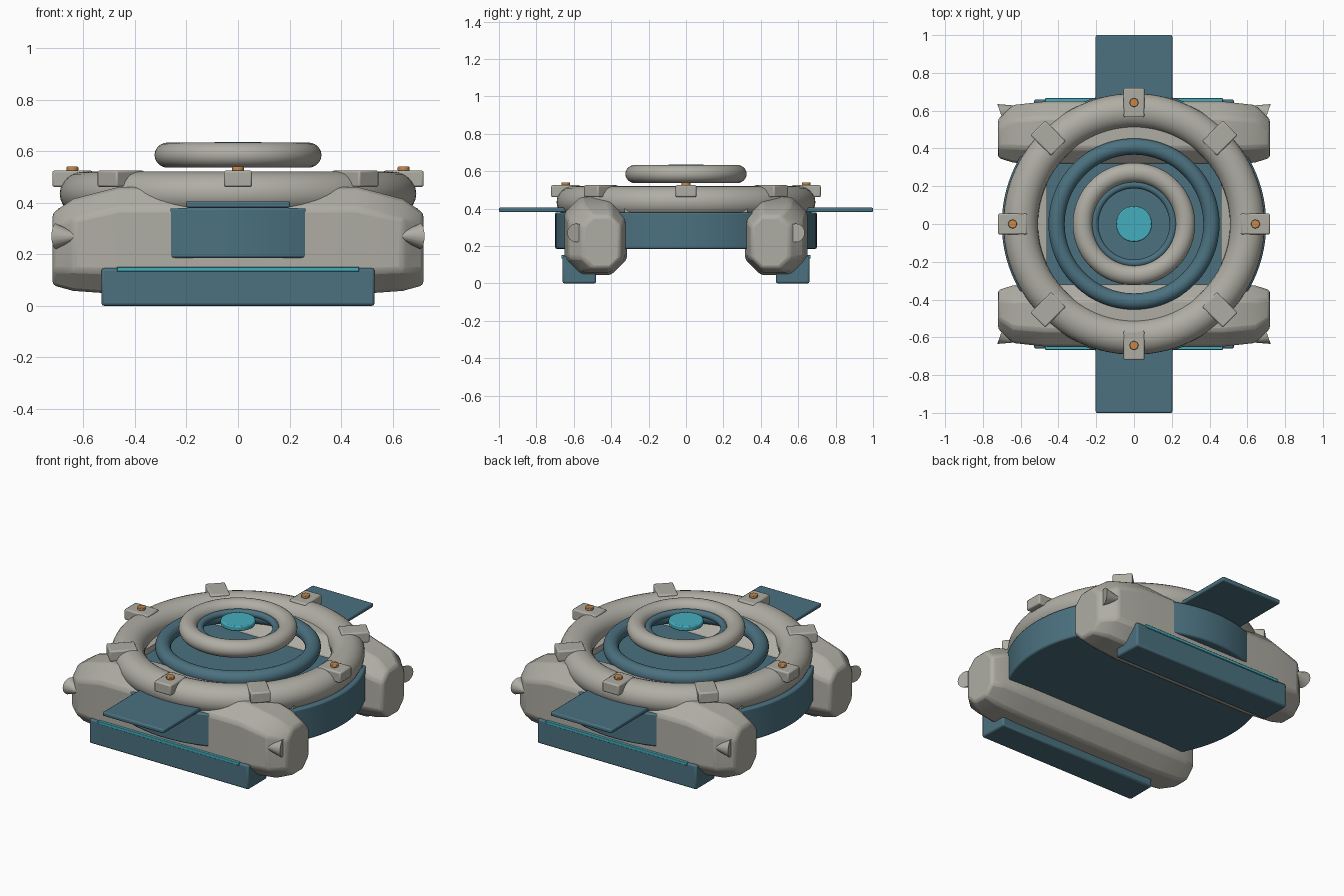
import bpy, bmesh, math
from mathutils import Vector

if "Cube" in bpy.data.objects:
    bpy.data.objects.remove(bpy.data.objects["Cube"])


def material(name, rgb):
    m = bpy.data.materials.new(name)
    m.diffuse_color = (*rgb, 1)
    m.use_nodes = True
    m.node_tree.nodes["Principled BSDF"].inputs["Base Color"].default_value = m.diffuse_color
    return m


GREY = material("warm_grey", (0.43, 0.42, 0.37))
TEAL = material("dark_teal", (0.07, 0.165, 0.215))
CYAN = material("bright_cyan", (0.06, 0.42, 0.51))
ORANGE = material("copper", (0.58, 0.25, 0.07))


def finish(ob, name, mat, bevel=0, segs=2):
    ob.name = name
    ob.data.materials.append(mat)
    if bevel:
        b = ob.modifiers.new("bevel", 'BEVEL')
        b.width, b.segments, b.limit_method = bevel, segs, 'ANGLE'
    bpy.ops.object.select_all(action='DESELECT')
    bpy.context.view_layer.objects.active = ob
    ob.select_set(True)
    bpy.ops.object.shade_smooth_by_angle(angle=math.radians(35))
    return ob


def box(name, mat, centre, size, bevel=0, turn=0):
    bpy.ops.mesh.primitive_cube_add(size=1, location=centre, rotation=(0, 0, turn))
    ob = bpy.context.object
    ob.scale = size
    bpy.ops.object.transform_apply(location=False, rotation=False, scale=True)
    return finish(ob, name, mat, bevel)


def disc(name, mat, centre, radius, height, bevel=0, verts=96):
    bpy.ops.mesh.primitive_cylinder_add(vertices=verts, radius=radius, depth=height, location=centre)
    return finish(bpy.context.object, name, mat, bevel)


def ring(name, mat, z, major, minor, flatten=1):
    bpy.ops.mesh.primitive_torus_add(major_radius=major, minor_radius=minor, location=(0, 0, z),
                                     major_segments=96, minor_segments=24)
    ob = bpy.context.object
    ob.scale.z = flatten
    bpy.ops.object.transform_apply(location=False, rotation=False, scale=True)
    return finish(ob, name, mat)


def octagon(x, y0, y1, z0, z1, c, side):
    pts = [(y0 + c, z0), (y1 - c, z0), (y1, z0 + c), (y1, z1 - c),
           (y1 - c, z1), (y0 + c, z1), (y0, z1 - c), (y0, z0 + c)]
    return [(x, side * y, z) for y, z in pts]


def pod(name, side):
    # octagonal hull that narrows towards both ends
    wide = (0.315, 0.65, 0.045, 0.462, 0.085)
    mid = (0.325, 0.63, 0.058, 0.415, 0.08)
    tip = (0.35, 0.555, 0.08, 0.36, 0.055)
    bm = bmesh.new()
    loops = []
    for x, s in ((-0.72, tip), (-0.64, mid), (-0.46, wide), (0.46, wide), (0.64, mid), (0.72, tip)):
        loops.append([bm.verts.new(p) for p in octagon(x, *s, side)])
    for a, b in zip(loops, loops[1:]):
        for i in range(8):
            bm.faces.new((a[i], a[(i + 1) % 8], b[(i + 1) % 8], b[i]))
    bm.faces.new(loops[0])
    bm.faces.new(loops[-1])
    bmesh.ops.recalc_face_normals(bm, faces=bm.faces)
    me = bpy.data.meshes.new(name)
    bm.to_mesh(me)
    bm.free()
    ob = bpy.data.objects.new(name, me)
    bpy.context.collection.objects.link(ob)
    finish(ob, name, GREY, 0.015)


# central drum and rings
disc("drum", TEAL, (0, 0, 0.2825), 0.70, 0.195, 0.008)
ring("outer_ring", GREY, 0.435, 0.60, 0.092, 0.93)
ring("middle_ring", TEAL, 0.47, 0.41, 0.043)
ring("floating_ring", GREY, 0.585, 0.272, 0.052, 0.94)
ring("inner_ring", TEAL, 0.58, 0.208, 0.02)
disc("core_light", CYAN, (0, 0, 0.621), 0.095, 0.03, 0.006, 48)

# clips around the outer ring, with buttons on every second one
for i in range(8):
    a = i * math.pi / 4
    d = Vector((math.cos(a), math.sin(a), 0))
    box(f"clip_{i}", GREY, d * 0.643 + Vector((0, 0, 0.493)), (0.155, 0.11, 0.064), 0.008, a)
    if i % 2 == 0:
        disc(f"button_{i}", ORANGE, d * 0.643 + Vector((0, 0, 0.532)), 0.023, 0.016, 0.003, 24)

# side rails under the ring
for s in (-1, 1):
    box("floor_rail", GREY, (s * 0.53, 0, 0.395), (0.14, 0.66, 0.04))

# front and back assemblies
for s, tag in ((-1, "front"), (1, "back")):
    pod(tag + "_pod", s)
    box(tag + "_skid", TEAL, (0, s * 0.57, 0.073), (1.06, 0.18, 0.146), 0.01)
    box(tag + "_light_strip", CYAN, (0, s * 0.655, 0.142), (0.94, 0.022, 0.018), 0.003)
    box(tag + "_fin", TEAL, (0, s * 0.82, 0.393), (0.405, 0.36, 0.025), 0.007)
    # pointed studs on the pod corners
    for e in (-1, 1):
        axis = Vector((-e * 0.94, s * 0.34, 0))
        centre = Vector((e * 0.66, s * 0.605, 0.27))
        bpy.ops.mesh.primitive_cone_add(vertices=16, radius1=0.05, radius2=0.004, depth=0.1, location=centre,
                                        rotation=axis.to_track_quat('Z', 'Y').to_euler())
        finish(bpy.context.object, tag + "_stud", GREY)
